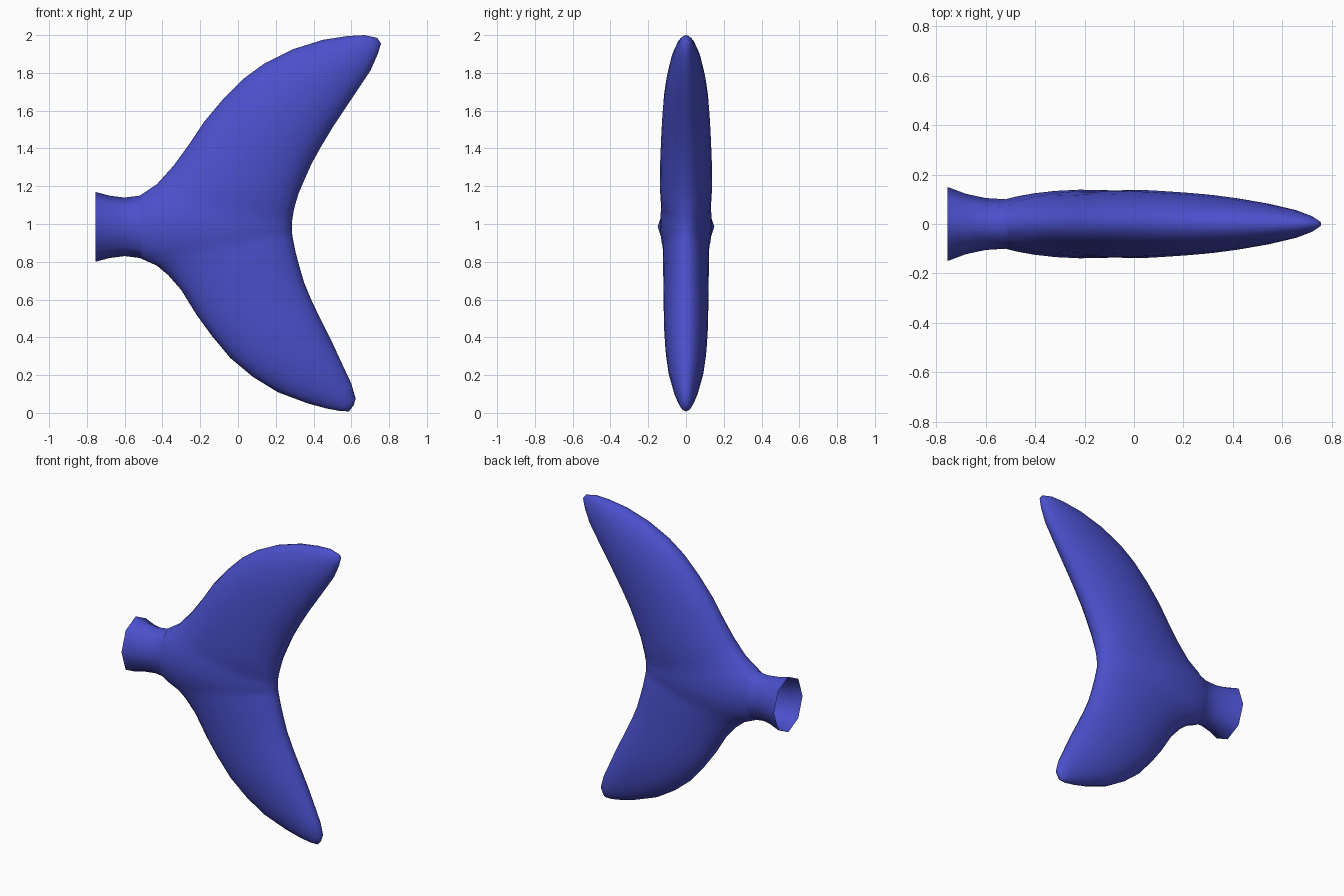
import bpy, bmesh, math

if "Cube" in bpy.data.objects:
    bpy.data.objects.remove(bpy.data.objects["Cube"])

N = 12  # steps from leading edge to trailing edge

# Lobe ribs: leading x, z, trailing x, z, half thickness
upper = [(.738, 1.985, .757, 1.955, .012), (.67, 2.0, .74, 1.90, .035),
         (.58, 1.995, .70, 1.81, .058), (.45, 1.975, .60, 1.66, .085),
         (.29, 1.925, .50, 1.51, .107), (.14, 1.85, .44, 1.41, .12),
         (.03, 1.77, .39, 1.32, .127), (-.08, 1.66, .35, 1.23, .132),
         (-.18, 1.54, .32, 1.16, .136), (-.26, 1.42, .305, 1.11, .138),
         (-.34, 1.31, .295, 1.07, .138), (-.43, 1.21, .29, 1.04, .134)]
lower = [(-.43, .78, .29, .925, .122), (-.37, .73, .297, .89, .122),
         (-.30, .65, .305, .85, .121), (-.22, .52, .325, .775, .119),
         (-.14, .41, .35, .69, .118), (-.04, .29, .385, .605, .116),
         (.08, .19, .43, .51, .11), (.21, .11, .50, .37, .095),
         (.37, .05, .56, .24, .07), (.47, .023, .60, .155, .05),
         (.54, .01, .623, .075, .03), (.588, .008, .612, .04, .012)]
# Stem rings: x, bottom z, top z, half width in y
stem = [(-.755, .80, 1.17, .15), (-.68, .82, 1.15, .122),
        (-.60, .83, 1.14, .105), (-.52, .82, 1.15, .10)]


def ring_point(ring, a):
    x, z0, z1, w = ring
    return x, -w * math.cos(a), (z0 + z1) / 2 + (z1 - z0) / 2 * math.sin(a)


def rib(lx, lz, rx, rz, t, y0=0.0):
    pts = []
    for k in range(N + 1):
        a = math.pi * k / N
        u = (1 - math.cos(a)) / 2
        s = math.sin(a) if 0 < k < N else 0
        y = math.hypot(y0 * (1 - u), t * s)
        pts.append((lx + (rx - lx) * u, -y, lz + (rz - lz) * u))
    return pts


# Ribs from upper tip, through the stem root, to lower tip
angles = [math.pi / 2 - math.pi * i / 4 for i in range(5)]
rows = [rib(*r) for r in upper]
for i, a in enumerate(angles):
    x, y, z = ring_point(stem[-1], a)
    rows.append(rib(x, z, .286, 1.012 - .015 * i, .132 - .002 * i, abs(y)))
rows += [rib(*r) for r in lower]

bm = bmesh.new()
grid = [[bm.verts.new(p) for p in row] for row in rows]


def skin(g):
    for r0, r1 in zip(g, g[1:]):
        for k in range(len(r0) - 1):
            bm.faces.new((r0[k], r1[k], r1[k + 1], r0[k + 1]))


# Fluke surface and its two tip caps
skin(grid)
bm.faces.new(grid[0])
bm.faces.new(grid[-1][::-1])

# Hollow stem, open at its end
first = len(upper)
skin([[bm.verts.new(ring_point(r, a)) for r in stem[:-1]] + [grid[first + i][0]]
      for i, a in enumerate(angles)])

# Mirror the half to the back
mesh = bpy.data.meshes.new("tail_fin")
bm.to_mesh(mesh)
bm.free()
fin = bpy.data.objects.new("tail_fin", mesh)
bpy.context.collection.objects.link(fin)
mod = fin.modifiers.new("mirror", 'MIRROR')
mod.use_axis = (False, True, False)
mod.merge_threshold = .001
for p in mesh.polygons:
    p.use_smooth = True

blue = bpy.data.materials.new("deep blue")
blue.diffuse_color = (.07, .08, .60, 1)
blue.use_nodes = True
blue.node_tree.nodes["Principled BSDF"].inputs["Base Color"].default_value = blue.diffuse_color
mesh.materials.append(blue)
